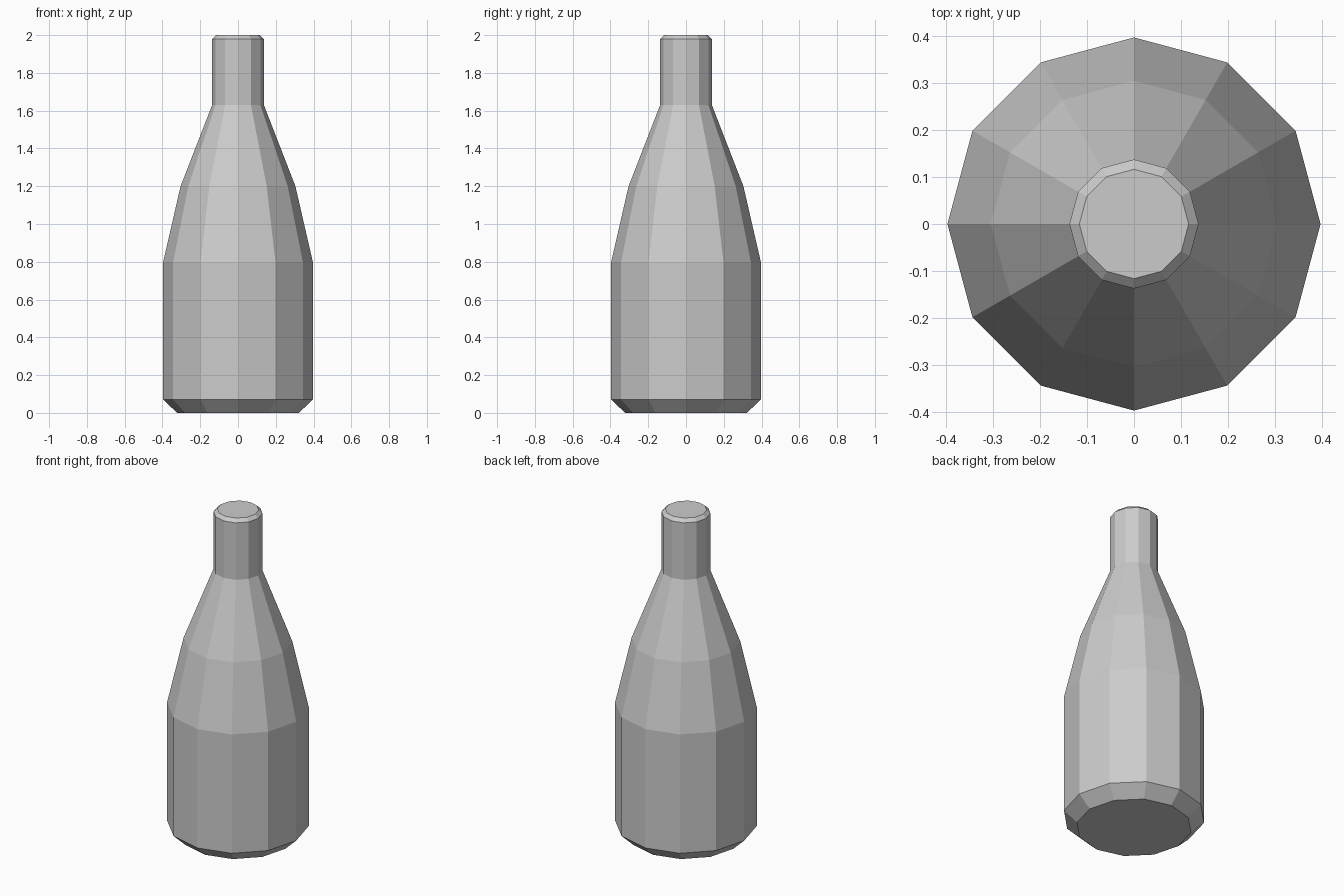
import bpy, bmesh
from math import cos, sin, tau

if "Cube" in bpy.data.objects:
    bpy.data.objects.remove(bpy.data.objects["Cube"])

SIDES = 12

# Bottle silhouette from base to mouth: (radius, height)
PROFILE = [(0.322, 0.0), (0.396, 0.07), (0.396, 0.80), (0.304, 1.20),
           (0.137, 1.63), (0.137, 1.98), (0.116, 2.0)]


def lathe(name, profile, sides):
    bm = bmesh.new()
    rings = [[bm.verts.new((r * cos(tau * i / sides), r * sin(tau * i / sides), z))
              for i in range(sides)] for r, z in profile]
    # Side walls
    for low, high in zip(rings, rings[1:]):
        for i in range(sides):
            j = (i + 1) % sides
            bm.faces.new((low[i], low[j], high[j], high[i]))
    # Flat base and closed mouth
    bm.faces.new(rings[0][::-1])
    bm.faces.new(rings[-1])
    mesh = bpy.data.meshes.new(name)
    bm.to_mesh(mesh)
    bm.free()
    obj = bpy.data.objects.new(name, mesh)
    bpy.context.collection.objects.link(obj)
    return obj


lathe("bottle", PROFILE, SIDES)
